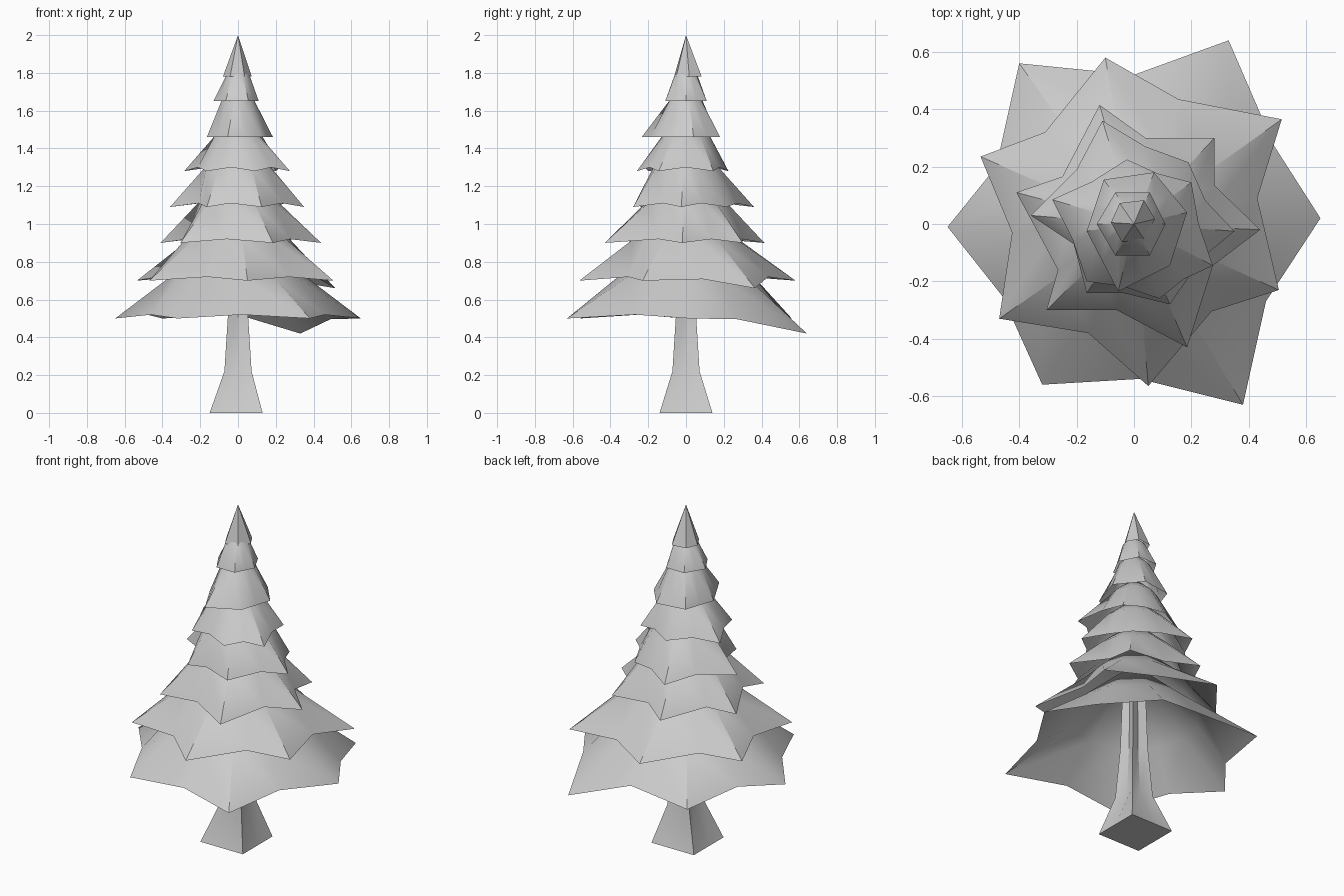
import bpy, bmesh, math
from mathutils import Vector

cube = bpy.data.objects.get("Cube")
if cube:
    bpy.data.objects.remove(cube)

grey = bpy.data.materials.new("plain grey")
grey.use_nodes = True
grey.diffuse_color = (0.6, 0.6, 0.6, 1)
grey.node_tree.nodes["Principled BSDF"].inputs["Base Color"].default_value = (0.6, 0.6, 0.6, 1)


def loft(name, rings, apex=None, cap=False, angle=40):
    """Join rings of points with quads, then close the ends."""
    bm = bmesh.new()
    loops = [[bm.verts.new(p) for p in ring] for ring in rings]
    n = len(loops[0])
    for low, high in zip(loops, loops[1:]):
        for i in range(n):
            j = (i + 1) % n
            bm.faces.new((low[i], low[j], high[j], high[i]))
    if apex:
        tip = bm.verts.new(apex)
        for i in range(n):
            bm.faces.new((loops[-1][i], loops[-1][(i + 1) % n], tip))
    if cap:
        bm.faces.new(loops[0][::-1])
        bm.faces.new(loops[-1])
    mesh = bpy.data.meshes.new(name)
    bm.to_mesh(mesh)
    bm.free()
    mesh.materials.append(grey)
    obj = bpy.data.objects.new(name, mesh)
    bpy.context.collection.objects.link(obj)
    bpy.ops.object.select_all(action="DESELECT")
    obj.select_set(True)
    bpy.context.view_layer.objects.active = obj
    bpy.ops.object.shade_smooth_by_angle(angle=math.radians(angle))
    return obj


def tier(name, z, tips, valleys, top_r, top_z, drop=None, lift=0.02):
    """Hollow skirt with a star-shaped hem; drop lowers one tip."""
    hem = []
    for i, (t, v) in enumerate(zip(tips, valleys)):
        low = drop[1] if drop and drop[0] == i else 0
        hem += [Vector((*t, z - low)), Vector((*v, z + lift - low * 0.3))]
    top = []
    for p in hem:
        d = Vector((p.x, p.y, 0)).normalized() * top_r
        top.append(Vector((d.x, d.y, top_z)))
    return loft(name, [hem, top], (0, 0, top_z + top_r * 0.9))


def between(points, k=1.0):
    """Midpoints of neighbouring tips, pulled inward by k."""
    return [((a[0] + b[0]) / 2 * k, (a[1] + b[1]) / 2 * k)
            for a, b in zip(points, points[1:] + points[:1])]


# Star-shaped lower branches, tips listed clockwise from the right side
tips = [(-.65, -.01), (-.4, .56), (.33, .64), (.65, .02), (.38, -.63), (-.32, -.56)]
valleys = [(-.48, .2), (.0, .52), (.49, .27), (.46, -.27), (.02, -.54), (-.46, -.25)]
tier("branches_1", .5, tips, valleys, .36, .72, (2, .08))

tips = [(-.535, .235), (-.1, .58), (.515, .365), (.505, -.23), (.05, -.565), (-.47, -.33)]
valleys = [(-.31, .32), (.155, .435), (.43, .09), (.27, -.305), (-.16, -.38), (-.425, -.03)]
tier("branches_2", .7, tips, valleys, .28, .92, (2, .04))

tips = [(-.41, .11), (-.12, .415), (.28, .3), (.44, -.02), (.185, -.43), (-.305, -.3)]
valleys = [(-.25, .165), (.04, .3), (.28, .135), (.275, -.145), (-.06, -.3), (-.265, -.16)]
tier("branches_3", .9, tips, valleys, .22, 1.11)

tips = [(-.36, .03), (-.11, .36), (.19, .215), (.35, -.025), (.125, -.28), (-.165, -.24)]
valleys = [(-.2, .19), (.04, .27), (.25, .08), (.235, -.12), (-.04, -.24), (-.21, -.07)]
tier("branches_4", 1.09, tips, valleys, .175, 1.3)

tips = [(-.285, .085), (-.025, .225), (.2, .145), (.275, -.145), (.09, -.26), (-.165, -.2)]
tier("branches_5", 1.28, tips, between(tips, .95), .125, 1.47)

# Plain hexagonal upper branches
tips = [(-.165, -.025), (-.105, .155), (.07, .18), (.185, .04), (.125, -.145), (-.055, -.235)]
tier("branches_6", 1.46, tips, between(tips), .085, 1.66, lift=0)
tips = [(-.13, 0), (-.065, .11), (.055, .11), (.11, 0), (.055, -.11), (-.065, -.11)]
tier("branches_7", 1.65, tips, between(tips), .06, 1.79, lift=0)

# Pointed crown
hexagon = [(-.08, .005), (-.05, .073), (.035, .083), (.073, .017), (.035, -.052), (-.042, -.063)]
loft("crown", [[(x, y, 1.78) for x, y in hexagon]], (0, 0, 2))


# Trunk: square flared foot narrowing into a grooved post
def trunk_ring(z, corner, groove, shift=0):
    pts = []
    for i in range(4):
        a = math.radians(45 + 90 * i)
        b = a + math.radians(45)
        r = corner * math.sqrt(2)
        pts += [(r * math.cos(a) + shift, r * math.sin(a), z),
                (groove * math.cos(b) + shift, groove * math.sin(b), z)]
    return pts


loft("trunk", [trunk_ring(0, .14, .14, -.01), trunk_ring(.22, .072, .05),
               trunk_ring(.52, .053, .035), trunk_ring(.85, .045, .03)], cap=True, angle=30)
